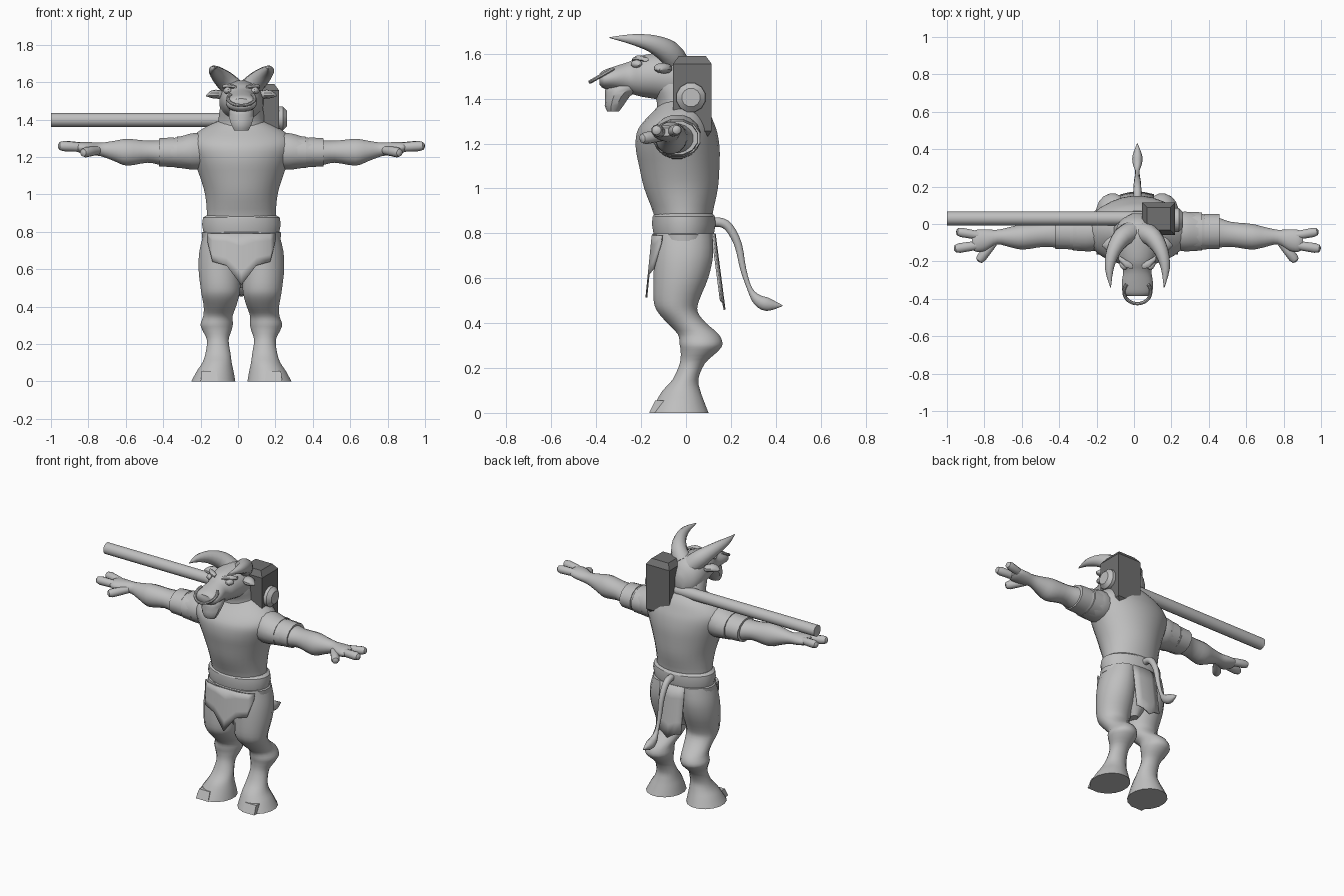
import bpy, bmesh, math
from mathutils import Vector

CX = 0.018  # body centre line


def material(name, value):
    m = bpy.data.materials.new(name)
    m.diffuse_color = (value, value, value, 1)
    return m


GREY = material("light grey", 0.52)
DARK = material("dark grey", 0.16)


def finish(name, bm, mat, angle=40):
    bmesh.ops.recalc_face_normals(bm, faces=bm.faces)
    me = bpy.data.meshes.new(name)
    bm.to_mesh(me)
    bm.free()
    for p in me.polygons:
        p.use_smooth = True
    me.set_sharp_from_angle(angle=math.radians(angle))
    me.materials.append(mat)
    ob = bpy.data.objects.new(name, me)
    bpy.context.collection.objects.link(ob)
    return ob


def refine(rings, steps):
    """Catmull-Rom interpolation between cross-sections."""
    if steps < 2:
        return [tuple(r) for r in rings]
    out = []
    for i in range(len(rings) - 1):
        p = [rings[max(0, min(len(rings) - 1, i + k))] for k in (-1, 0, 1, 2)]
        for s in range(steps):
            t = s / steps
            out.append(tuple(
                0.5 * (2 * b + (c - a) * t + (2 * a - 5 * b + 4 * c - d) * t * t
                       + (3 * b - a - 3 * c + d) * t ** 3)
                for a, b, c, d in zip(*p)))
    out.append(tuple(rings[-1]))
    return out


def loft(name, rings, axis="z", n=16, steps=3, mat=GREY, side=1, ref=(0, 0, 1), cx=CX, angle=40):
    """Skin over rings (x, y, z, radius u, radius v); axis 't' follows the path."""
    rings = refine(rings, steps)
    bm = bmesh.new()
    loops = []
    box = n == 4
    phase, grow = (math.pi / 4, math.sqrt(2)) if box else (math.pi / n, 1)
    for i, (x, y, z, a, b) in enumerate(rings):
        if axis == "t":
            q, p = rings[min(i + 1, len(rings) - 1)], rings[max(i - 1, 0)]
            t = (Vector(q[:3]) - Vector(p[:3])).normalized()
            u = t.cross(Vector(ref)).normalized()
            v = u.cross(t)
        else:
            u, v = {"x": (Vector((0, 1, 0)), Vector((0, 0, 1))),
                    "y": (Vector((1, 0, 0)), Vector((0, 0, 1))),
                    "z": (Vector((1, 0, 0)), Vector((0, 1, 0)))}[axis]
        loop = []
        for k in range(n):
            w = phase + 2 * math.pi * k / n
            c = Vector((x, y, z)) + u * (max(a, .001) * grow * math.cos(w)) \
                + v * (max(b, .001) * grow * math.sin(w))
            loop.append(bm.verts.new((c.x * side + cx, c.y, c.z)))
        loops.append(loop)
    for l0, l1 in zip(loops, loops[1:]):
        for k in range(n):
            j = (k + 1) % n
            bm.faces.new((l0[k], l0[j], l1[j], l1[k]))
    bm.faces.new(loops[0])
    bm.faces.new(loops[-1])
    return finish(name, bm, mat, angle)


def pair(name, rings, **kw):
    for side, label in ((-1, "right_"), (1, "left_")):
        loft(label + name, rings, side=side, **kw)


def tube(path, radius):
    """Rounded finger-like rings along a short path."""
    a, b = Vector(path[0]), Vector(path[1])
    return [(*a.lerp(b, t), radius * s, radius * s)
            for t, s in ((0, .9), (.4, 1), (.8, 1.05), (.95, .8), (1, .35))]


def cloth(name, columns, top, depth):
    """Hanging cloth panel from columns of (x, bottom z)."""
    bm = bmesh.new()
    grid = [[bm.verts.new((x + CX, depth(x, z), z))
             for z in (top + (low - top) * r / 4 for r in range(5))] for x, low in columns]
    for c0, c1 in zip(grid, grid[1:]):
        for r in range(4):
            bm.faces.new((c0[r], c1[r], c1[r + 1], c0[r + 1]))
    ob = finish(name, bm, GREY)
    ob.modifiers.new("thickness", "SOLIDIFY").thickness = 0.008


# Torso and hips
loft("torso", [(0, -.01, .84, .19, .13), (0, -.013, .89, .185, .133), (0, -.022, 1.0, .195, .165),
               (0, -.03, 1.1, .225, .18), (0, -.037, 1.18, .255, .188), (0, -.04, 1.25, .28, .18),
               (0, -.033, 1.3, .27, .155), (0, -.02, 1.35, .21, .12), (0, -.02, 1.39, .13, .09)], n=28)
loft("hips", [(0, -.008, .85, .19, .13), (0, -.008, .7, .2, .12), (0, -.01, .58, .1, .1),
              (0, 0, .5, .03, .05)], n=20)
loft("belt", [(0, -.01, .765, .212, .138), (0, -.01, .795, .214, .142), (0, -.01, .80, .205, .136),
              (0, -.01, .84, .212, .143), (0, -.01, .875, .207, .14), (0, -.01, .888, .188, .13)],
     n=24, steps=1, angle=30)

# Loincloth front and back panels
cloth("front_cloth", [(-.185, .76), (-.155, .64), (-.08, .62), (0, .515), (.08, .62), (.155, .64), (.185, .76)],
      .79, lambda x, z: -.153 - .1 * (.79 - z) + 6 * max(0, abs(x) - .1) ** 2)
cloth("back_cloth", [(-.09, .5), (-.045, .49), (0, .46), (.045, .49), (.09, .5)],
      .8, lambda x, z: .132 + .13 * (.8 - z) - 1.5 * x * x)

# Legs with hocks and hooves
pair("leg", [(.15, -.03, 0, .12, .133), (.14, -.026, .055, .1, .107), (.13, -.02, .1, .08, .085),
             (.125, -.002, .15, .068, .058), (.126, .028, .22, .059, .057), (.13, .057, .27, .078, .082),
             (.132, .067, .305, .088, .097), (.125, .055, .35, .08, .093), (.115, .003, .4, .088, .088),
             (.112, -.037, .45, .1, .091), (.112, -.043, .5, .108, .103), (.115, -.023, .6, .116, .124),
             (.112, -.01, .7, .114, .133), (.1, -.008, .8, .1, .128)])
pair("hoof_toe", [(.172, -.10, 0, .046, .064), (.172, -.085, .055, .04, .052)], n=4, steps=1)

# Arms, armbands and hands
pair("arm", [(.16, -.04, 1.23, .09, .09), (.25, -.04, 1.23, .108, .1), (.33, -.042, 1.225, .1, .085),
             (.42, -.045, 1.222, .085, .07), (.5, -.055, 1.228, .068, .06), (.61, -.068, 1.225, .07, .073),
             (.68, -.07, 1.232, .055, .055), (.75, -.07, 1.24, .04, .037), (.81, -.085, 1.245, .058, .035),
             (.86, -.09, 1.25, .06, .03), (.885, -.088, 1.252, .045, .018)], axis="x")
for nm, x0, x1, r in (("upper_armband", .27, .345, .101), ("lower_armband", .36, .44, .091)):
    pair(nm, [(x0, -.04, 1.225, r * .93, r * .8), (x0, -.04, 1.225, r * 1.07, r * .91),
              (x1, -.04, 1.225, r * 1.05, r * .85), (x1, -.04, 1.225, r * .9, r * .75)],
         axis="x", n=12, steps=1, angle=35)
for nm, path, r in (("outer_finger", ((.83, -.065, 1.252), (.968, -.04, 1.262)), .025),
                    ("inner_finger", ((.83, -.11, 1.25), (.98, -.133, 1.26)), .026),
                    ("thumb", ((.77, -.10, 1.235), (.85, -.2, 1.222)), .026)):
    pair(nm, tube(path, r), axis="t", n=10, steps=1)

# Neck and head
loft("neck", [(0, -.015, 1.3, .16, .125), (0, -.03, 1.38, .128, .1), (0, -.055, 1.45, .118, .1),
              (0, -.08, 1.53, .1, .09)], n=20)
loft("head", [(0, -.385, 1.487, .055, .025), (0, -.365, 1.486, .08, .042), (0, -.31, 1.492, .084, .055),
              (0, -.25, 1.495, .077, .072), (0, -.2, 1.5, .098, .092), (0, -.12, 1.5, .115, .106),
              (0, -.04, 1.49, .117, .118), (0, .02, 1.47, .09, .1), (0, .055, 1.45, .03, .05)],
     axis="y", n=20)
loft("jaw_beard", [(0, -.325, 1.342, .04, .026), (0, -.32, 1.37, .055, .042), (0, -.305, 1.41, .068, .055),
                   (0, -.285, 1.44, .07, .075), (0, -.27, 1.47, .06, .07)], n=10, steps=2)
pair("horn", [(.035, -.045, 1.555, .06, .06), (.085, -.075, 1.605, .052, .055), (.13, -.15, 1.645, .038, .04),
              (.15, -.24, 1.664, .024, .024), (.143, -.34, 1.672, .002, .002)], axis="t", n=12)
pair("ear", [(.09, -.085, 1.53, .022, .018), (.125, -.1, 1.535, .04, .024), (.16, -.11, 1.535, .033, .02),
             (.188, -.115, 1.528, .004, .004)], axis="x", n=10)
pair("eye", [(.055, -.225, 1.555, .014, .01), (.07, -.222, 1.555, .024, .018), (.085, -.217, 1.555, .022, .016),
             (.096, -.212, 1.553, .006, .005)], axis="x", n=10, steps=2)
pair("brow", [(.025, -.225, 1.572, .016, .01), (.065, -.21, 1.58, .022, .013), (.1, -.18, 1.575, .014, .01)],
     axis="x", n=8, steps=2)

# Nose ring, tilted forward and down
ring = [(.072 * math.cos(a), -.362 - .064 * math.sin(a), 1.512 - .037 * math.sin(a), .009, .009)
        for a in (math.pi * (k / 20 * 1.4 - .2) for k in range(21))]
loft("nose_ring", ring, axis="t", n=8, steps=1, ref=(0, -.5, .87))

# Tail with tuft
loft("tail", [(0, .09, .845, .022, .022), (0, .145, .85, .022, .022), (0, .19, .828, .021, .021),
              (0, .232, .75, .018, .018), (0, .255, .64, .014, .014), (0, .285, .55, .012, .012),
              (0, .32, .503, .026, .024), (0, .365, .483, .031, .026), (0, .43, .478, .002, .002)],
     axis="t", n=10, ref=(1, 0, 0))

# Hammer slung behind the shoulders
loft("hammer_handle", [(-1, .03, 1.398, .038, .038), (.1, .03, 1.398, .038, .038)],
     axis="x", n=12, steps=1, cx=0)
loft("hammer_head", [(.132, .028, 1.22, .06, .06), (.132, .028, 1.255, .088, .086),
                     (.132, .028, 1.555, .088, .086), (.132, .028, 1.59, .062, .06)],
     n=4, steps=1, mat=DARK, cx=0, angle=20)
loft("hammer_boss", [(.2, .022, 1.405, .068, .068), (.24, .022, 1.405, .066, .066),
                     (.262, .022, 1.405, .042, .042)], axis="x", n=12, steps=1, cx=0, angle=30)
